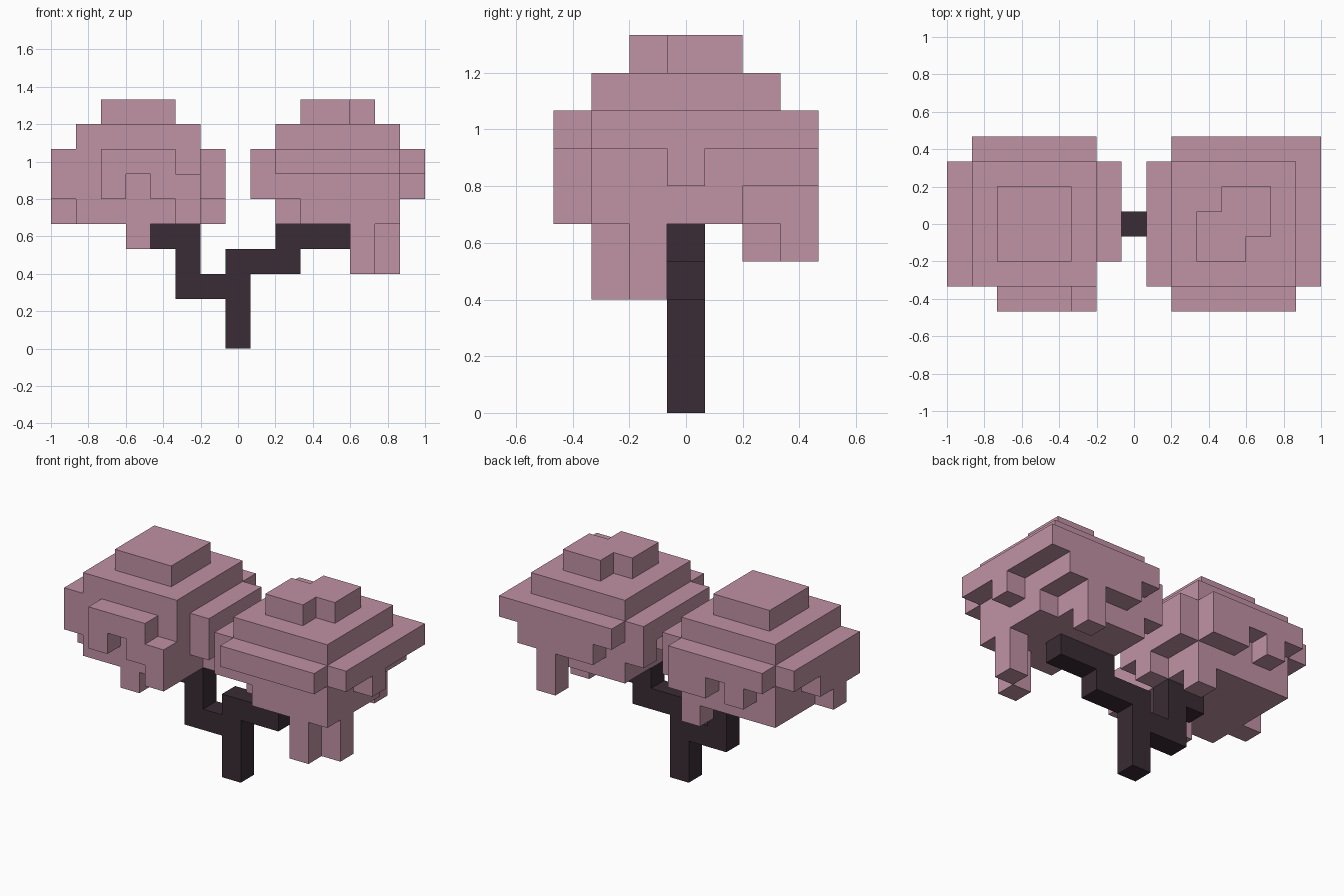
import bpy
import bmesh
from itertools import product
from mathutils import Vector

UNIT = 2 / 15  # edge length of one block


def make_material(name, color):
    mat = bpy.data.materials.new(name)
    mat.use_nodes = True
    mat.diffuse_color = color
    bsdf = mat.node_tree.nodes["Principled BSDF"]
    bsdf.inputs["Base Color"].default_value = color
    bsdf.inputs["Roughness"].default_value = 0.9
    return mat


def span(value):
    """A single index or an inclusive (low, high) range of block indices."""
    low, high = value if isinstance(value, tuple) else (value, value)
    return range(low, high + 1)


def blocks(x, y, z):
    return set(product(span(x), span(y), span(z)))


def hanging(axis, fixed, depths, top=7):
    """Fringe on one side: for each position, blocks from its lowest level to the top."""
    cells = set()
    for position, lowest in depths.items():
        if axis == "x":
            cells |= blocks(fixed, position, (lowest, top))
        else:
            cells |= blocks(position, fixed, (lowest, top))
    return cells


def build(name, cells, material):
    """Skin the outer faces of a set of blocks and merge the flat areas."""
    bm = bmesh.new()
    verts = {}

    def corner(point):
        key = tuple(round(2 * c) for c in point)
        if key not in verts:
            verts[key] = bm.verts.new(point * UNIT)
        return verts[key]

    for cell in sorted(cells):
        center = Vector(cell) + Vector((0, 0, 0.5))
        for axis, sign in product(range(3), (-1, 1)):
            normal = Vector((0, 0, 0))
            normal[axis] = sign
            if tuple(int(c + n) for c, n in zip(cell, normal)) in cells:
                continue
            side = Vector((0, 0, 0))
            side[(axis + 1) % 3] = 0.5
            up = normal.cross(side)
            middle = center + normal / 2
            bm.faces.new([corner(middle + a * side + b * up)
                          for a, b in ((-1, -1), (1, -1), (1, 1), (-1, 1))])
    bmesh.ops.dissolve_limit(bm, angle_limit=0.01, verts=bm.verts[:], edges=bm.edges[:])
    mesh = bpy.data.meshes.new(name)
    bm.to_mesh(mesh)
    bm.free()
    mesh.materials.append(material)
    obj = bpy.data.objects.new(name, mesh)
    bpy.context.collection.objects.link(obj)
    return obj


if "Cube" in bpy.data.objects:
    bpy.data.objects.remove(bpy.data.objects["Cube"], do_unlink=True)

blossom = make_material("blossom_pink", (0.527, 0.287, 0.371, 1))
bark = make_material("dark_bark", (0.042, 0.025, 0.035, 1))

# Trunk with a stepped branch on each side
trunk = blocks(0, 0, (0, 3))
trunk |= blocks((-2, -1), 0, 2) | blocks(-2, 0, (3, 4)) | blocks(-3, 0, 4)
trunk |= blocks((1, 2), 0, 3) | blocks((2, 4), 0, 4)
build("trunk", trunk, bark)


# Stepped dome shared by both crowns
def dome(side):
    cells = blocks((2, 6), (-2, 2), (5, 8)) | blocks((3, 5), (-1, 1), 9)
    return {(side * x, y, z) for x, y, z in cells}


# Right crown: front, back, outer and inner fringes, then hanging blocks
right_crown = dome(-1)
right_crown |= hanging("y", -3, {-5: 6, -4: 7, -3: 6}) | blocks(-2, -3, (5, 6))
right_crown |= hanging("y", 3, {-6: 7, -5: 6, -4: 7, -3: 6, -2: 6})
right_crown |= hanging("x", -7, {-2: 6, -1: 5, 0: 6, 1: 7, 2: 7})
right_crown |= hanging("x", -1, {-1: 6, 0: 5, 1: 6, 2: 6})
right_crown |= blocks(-4, -2, 4) | blocks(-2, 2, 4)
build("right_crown", right_crown, blossom)

# Left crown: notched dome, fringes, then hanging blocks
left_crown = dome(1)
left_crown -= blocks(3, 1, 9) | blocks(5, -1, 9)
left_crown -= blocks(2, -2, 5) | blocks(6, 2, 5)
left_crown |= blocks((2, 6), -3, 7)
left_crown |= hanging("y", 3, {2: 7, 3: 6, 4: 6, 5: 4, 6: 6, 7: 7})
left_crown |= blocks(7, (-2, 2), 7) | blocks(7, 0, 6)
left_crown |= hanging("x", 1, {-2: 6, -1: 6, 0: 6, 1: 7, 2: 6})
left_crown |= blocks(5, -2, (3, 4)) | blocks(6, -1, (3, 4))
build("left_crown", left_crown, blossom)
